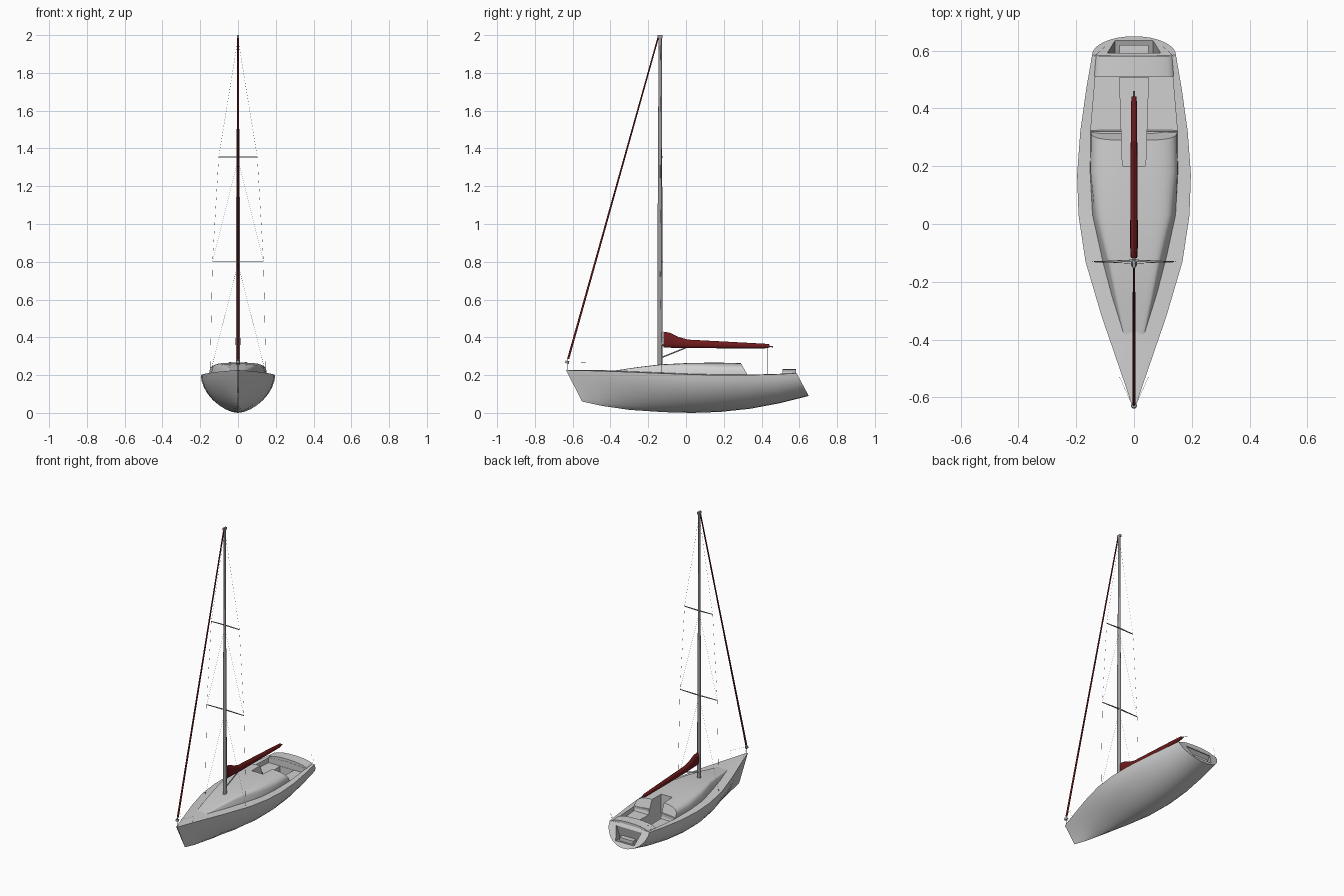
import bpy, bmesh, math
from mathutils import Vector

cube = bpy.data.objects.get("Cube")
if cube:
    bpy.data.objects.remove(cube, do_unlink=True)


def material(name, color):
    m = bpy.data.materials.new(name)
    m.use_nodes = True
    m.diffuse_color = (*color, 1)
    m.node_tree.nodes["Principled BSDF"].inputs["Base Color"].default_value = (*color, 1)
    return m


WHITE = material("hull white", (0.63, 0.63, 0.63))
GREY = material("spar grey", (0.34, 0.34, 0.34))
RED = material("sailcloth red", (0.16, 0.011, 0.012))


def finish(bm, name, mat):
    bmesh.ops.recalc_face_normals(bm, faces=bm.faces)
    me = bpy.data.meshes.new(name)
    bm.to_mesh(me)
    bm.free()
    ob = bpy.data.objects.new(name, me)
    bpy.context.collection.objects.link(ob)
    me.materials.append(mat)
    return ob


def smooth(ob, angle=32):
    bpy.ops.object.select_all(action='DESELECT')
    ob.select_set(True)
    bpy.context.view_layer.objects.active = ob
    bpy.ops.object.shade_smooth_by_angle(angle=math.radians(angle))


def loft(name, rings, mat):
    """Skin a list of closed rings and cap both ends."""
    bm = bmesh.new()
    rows = [[bm.verts.new(p) for p in ring] for ring in rings]
    n = len(rows[0])
    for a, b in zip(rows, rows[1:]):
        for i in range(n):
            j = (i + 1) % n
            bm.faces.new((a[i], a[j], b[j], b[i]))
    bm.faces.new(rows[0])
    bm.faces.new(rows[-1])
    return finish(bm, name, mat)


def rod(name, a, b, r, mat=GREY, sides=6, r2=None):
    a, b = Vector(a), Vector(b)
    q = (b - a).to_track_quat('Z', 'Y')
    ring = [Vector((math.cos(t), math.sin(t), 0))
            for t in (math.tau * i / sides for i in range(sides))]
    ob = loft(name, [[a + q @ (v * r) for v in ring],
                     [b + q @ (v * (r2 or r)) for v in ring]], mat)
    smooth(ob, 50 if sides > 6 else 61)
    return ob


def prism(name, outline, z0, z1, mat):
    return loft(name, [[(x, y, z) for x, y in outline] for z in (z0, z1)], mat)


def cut(ob, cutter):
    mod = ob.modifiers.new("cut", 'BOOLEAN')
    mod.operation, mod.solver, mod.object = 'DIFFERENCE', 'EXACT', cutter
    bpy.context.view_layer.objects.active = ob
    bpy.ops.object.modifier_apply(modifier=mod.name)


def mirrored(half):
    """Close a half section that runs from centre to centre."""
    return half + [(-x, y, z) for x, y, z in reversed(half[1:-1])]


# Hull: sheer y, half width, sheer z, keel y, keel z, V shape exponent
STATIONS = [
    (-.635, .004, .226, -.55, .06, 1.8),
    (-.5, .05, .223, -.45, .038, 1.6),
    (-.32, .112, .217, -.3, .016, 1.4),
    (-.13, .168, .209, -.12, .004, 1.22),
    (.03, .192, .203, .03, 0, 1.15),
    (.17, .197, .2, .18, .005, 1.13),
    (.32, .186, .2, .34, .022, 1.1),
    (.47, .165, .204, .5, .052, 1.05),
    (.585, .145, .21, .65, .09, 1),
]


def hull_ring(ys, w, zs, yk, zk, p):
    d = -.07 * w / (zs - zk)
    half = [(0, ys + (yk - ys) * d, zs + .07 * w)]
    for i in range(9):
        a = math.pi / 2 * i / 8
        d = math.sin(a) ** p
        x = w * max(math.cos(a), 0) ** p if i < 8 else 0
        half.append((x, ys + (yk - ys) * d, zs + (zk - zs) * d))
    return mirrored(half)


hull = loft("hull", [hull_ring(*s) for s in STATIONS], WHITE)

# Coachroof: y, half width, base z, top z, edge roundness, side chamfer
ROOF = [
    (-.38, .042, .215, .224, .35, .004),
    (-.25, .08, .213, .243, .3, .013),
    (-.13, .11, .21, .257, .3, .017),
    (.03, .144, .205, .265, .45, .008),
    (.18, .152, .203, .266, .6, 0),
    (.325, .15, .203, .264, .6, 0),
]


def roof_ring(y, w, z0, z1, e, chamfer):
    rake = .035 if y > .3 else 0
    half = [(0, y, .172), (w, y, .172)]
    for i in range(9):
        a = math.pi / 2 * i / 8
        s = math.sin(a) ** e
        x = (w - chamfer * min(1, 3 * s)) * math.cos(a) ** e if i < 8 else 0
        half.append((x, y - rake * s, z0 + (z1 - z0) * s))
    return mirrored(half)


coachroof = loft("coachroof", [roof_ring(*s) for s in ROOF], WHITE)

# Cockpit, footwell with companionway, and transom recess
seats = prism("seat_cutter", [(-.15, .321), (.15, .321), (.134, .51), (-.134, .51)], .175, .5, WHITE)
well = prism("well_cutter", [(-.04, .2), (.04, .2), (.05, .508), (-.05, .508)], .1, .5, WHITE)
recess = loft("recess_cutter", [[(-.066, y, .118), (.066, y, .118), (.092, y, .196), (-.092, y, .196)]
                                for y in (.588, .75)], WHITE)
for c in (seats, well, recess):
    cut(hull, c)
cut(coachroof, well)
for c in (seats, well, recess):
    bpy.data.objects.remove(c, do_unlink=True)
smooth(hull)
smooth(coachroof, 35)

# Dark lining of the transom recess, with a pale step in its middle
hull.data.materials.append(GREY)
transom_normal = Vector((0, .12, .065)).normalized()
for f in hull.data.polygons:
    c = f.center
    if c.y > .586 and abs(c.x) < .093 and .117 < c.z < .197 and f.normal.dot(transom_normal) < .97:
        f.material_index = 1
prism("transom_step", [(-.05, .585), (.05, .585), (.05, .62), (-.05, .62)], .112, .14, WHITE)


# Crowned aft deck
def crown(y, w):
    arc = [(w * math.cos(math.pi * i / 12), y, .207 + .026 * math.sin(math.pi * i / 12)) for i in range(13)]
    return arc + [(-w, y, .19), (w, y, .19)]


aft_deck = loft("aft_deck", [crown(.511, .138), crown(.582, .134)], WHITE)
smooth(aft_deck, 40)

# Mast: z, half width, half depth
MAST_Y = -.137


def oval(cx, cy, rx, ry, n=14):
    return [(cx + rx * math.cos(math.tau * i / n), cy + ry * math.sin(math.tau * i / n)) for i in range(n)]


mast = loft("mast", [[(x, y, z) for x, y in oval(0, MAST_Y, rx, ry)] for z, rx, ry in
                     [(.235, .011, .014), (1.1, .011, .013), (1.2, .007, .0115), (1.99, .006, .009)]], GREY)
smooth(mast, 40)
prism("masthead", [(-.006, -.152), (.006, -.152), (.006, -.124), (-.006, -.124)], 1.985, 2.0, GREY)

# Furled headsail and its fittings
rod("furled_headsail", (0, -.624, .285), (0, -.148, 1.985), .0058, RED, 10, .004)
rod("furler_drum", (0, -.63, .262), (0, -.627, .275), .01, GREY, 12)
rod("forestay_base", (0, -.626, .222), (0, -.625, .288), .0015)

# Stowed mainsail on the boom: y, half width, bottom z, top z
SAIL = [
    (-.118, .011, .345, .43), (-.085, .013, .345, .424), (-.04, .013, .344, .402),
    (.01, .013, .343, .388), (.2, .012, .342, .378), (.42, .010, .342, .366), (.442, .008, .346, .363),
]
sail = loft("stowed_mainsail", [[(x, y, z) for x, z in oval(0, (a + b) / 2, w, (b - a) / 2, 12)]
                                for y, w, a, b in SAIL], RED)
smooth(sail, 40)
rod("boom_end", (0, .43, .352), (0, .46, .35), .003, GREY, 8)
rod("boom_vang", (0, -.125, .295), (0, .0, .345), .0035, GREY, 8)
rod("gooseneck", (0, -.13, .36), (0, -.11, .36), .005, GREY, 8)
rod("mainsheet", (0, .43, .35), (0, .43, .1), .0006)

# Spreaders, shrouds and rails on both sides
for side, s in (("left", 1), ("right", -1)):
    low, high = (s * .135, -.131, .8), (s * .102, -.131, 1.355)
    for level, tip in (("lower", low), ("upper", high)):
        z = tip[2]
        blade = [(0, -.132), (0, -.123), (tip[0], -.129), (tip[0], -.133)]
        prism(f"{level}_spreader_{side}", blade, z - .0018, z + .0018, GREY)
    chain = (s * .148, -.128, .205)
    wires = [(chain, low), (low, high), (high, (0, MAST_Y, 1.98)),
             (low, (0, MAST_Y, 1.34)), (chain, (0, MAST_Y, .79))]
    for i, (a, b) in enumerate(wires):
        rod(f"shroud_{side}_{i + 1}", a, b, .0004, GREY, 4)
    bow, aft, tail = (s * .05, -.53, .268), (s * .148, .57, .25), (s * .1, .615, .25)
    rails = [(bow, (0, -.64, .27)), (bow, (s * .04, -.53, .222)),
             (aft, tail), (aft, (s * .14, .57, .207))]
    for i, (a, b) in enumerate(rails):
        rod(f"rail_{side}_{i + 1}", a, b, .0004, GREY, 4)
